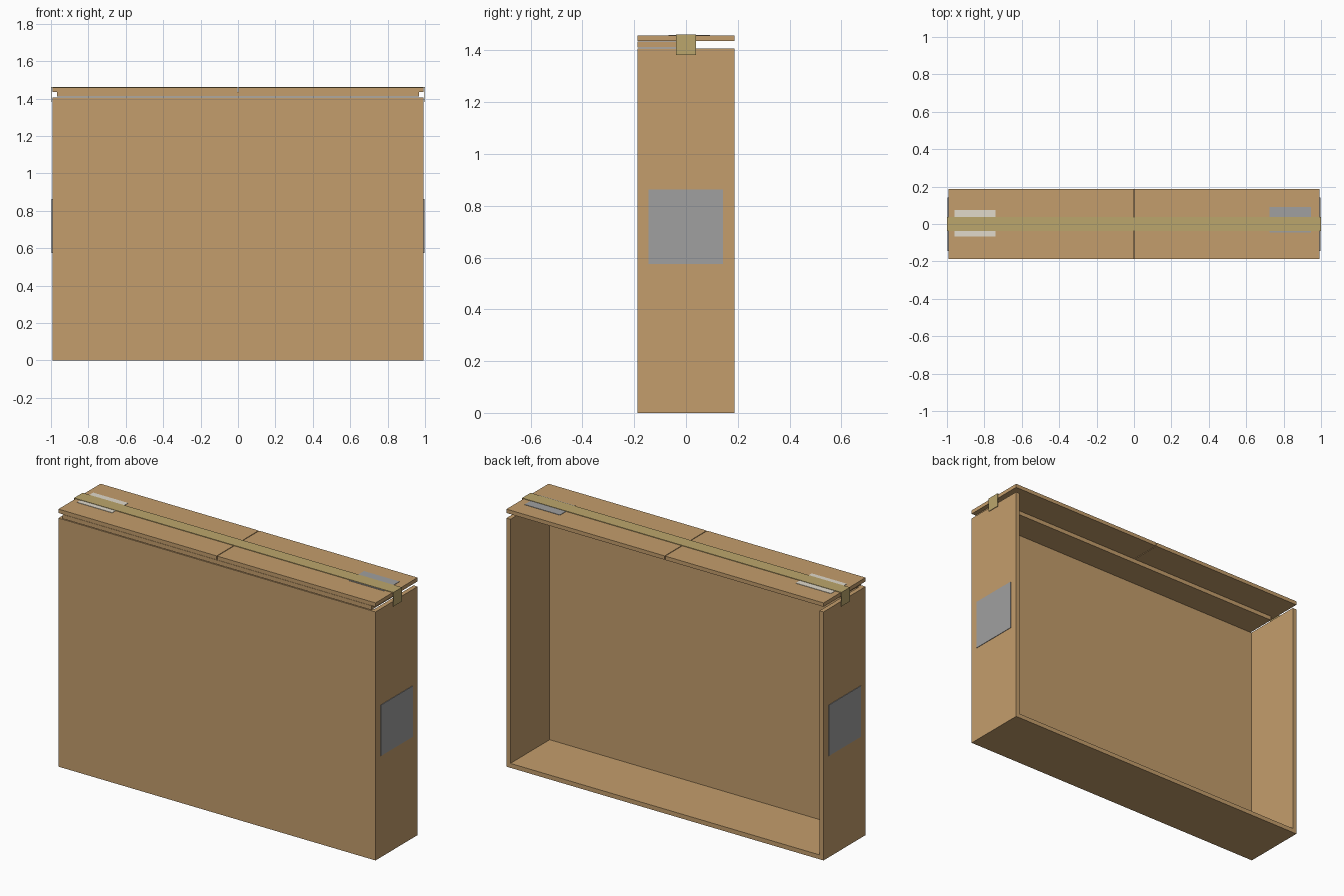
import bpy, bmesh

if "Cube" in bpy.data.objects:
    bpy.data.objects.remove(bpy.data.objects["Cube"])


def material(name, rgb):
    m = bpy.data.materials.new(name)
    m.diffuse_color = (*rgb, 1)
    m.use_nodes = True
    m.node_tree.nodes["Principled BSDF"].inputs["Base Color"].default_value = m.diffuse_color
    return m


CARD = material("cardboard", (0.55, 0.34, 0.15))
TAPE = material("packing_tape", (0.50, 0.38, 0.15))
PALE = material("pale_paper", (0.75, 0.70, 0.60))
GREY = material("grey_paper", (0.35, 0.35, 0.35))


def box(name, x, y, z, mat):
    """Axis-aligned box from (min, max) ranges."""
    bm = bmesh.new()
    bmesh.ops.create_cube(bm, size=1)
    for v in bm.verts:
        v.co = [r[0] if c < 0 else r[1] for r, c in zip((x, y, z), v.co)]
    me = bpy.data.meshes.new(name)
    bm.to_mesh(me)
    bm.free()
    me.materials.append(mat)
    ob = bpy.data.objects.new(name, me)
    bpy.context.collection.objects.link(ob)
    return ob


HX, HY, T = 0.993, 0.188, 0.025   # half width, half depth, board thickness
WALL_TOP, TOP = 1.407, 1.458

# Floor and front wall; the back is open
box("floor_panel", (-HX, HX), (-HY, HY), (0, T), CARD)
box("front_wall", (-HX + T, HX - T), (-HY, -HY + T), (T, WALL_TOP), CARD)

# Inner flap folded from the front, covering half the depth
box("front_flap", (-0.967, 0.967), (-HY, 0.005), (1.411, 1.435), CARD)

# Side walls, top flaps, side labels and tape tails on both ends
for side, s in (("left", -1), ("right", 1)):
    def span(a, b):
        return tuple(sorted((s * a, s * b)))
    box(side + "_wall", span(HX - T, HX), (-HY, HY), (T, WALL_TOP), CARD)
    box(side + "_top_flap", span(0.002, HX), (-HY, HY), (1.436, TOP), CARD)
    box(side + "_side_label", span(HX, HX + 0.003), (-0.145, 0.143), (0.575, 0.863), GREY)
    box(side + "_tape_tail", span(HX + 0.003, 1.0), (-0.038, 0.038), (1.382, TOP + 0.004), TAPE)

# Top labels, with the tape strip running over them
box("left_top_label", (-0.96, -0.74), (-0.068, 0.075), (TOP, TOP + 0.002), PALE)
box("right_top_label", (0.725, 0.947), (-0.045, 0.092), (TOP, TOP + 0.002), GREY)
box("top_tape", (-1.0, 1.0), (-0.038, 0.038), (TOP + 0.001, TOP + 0.004), TAPE)
